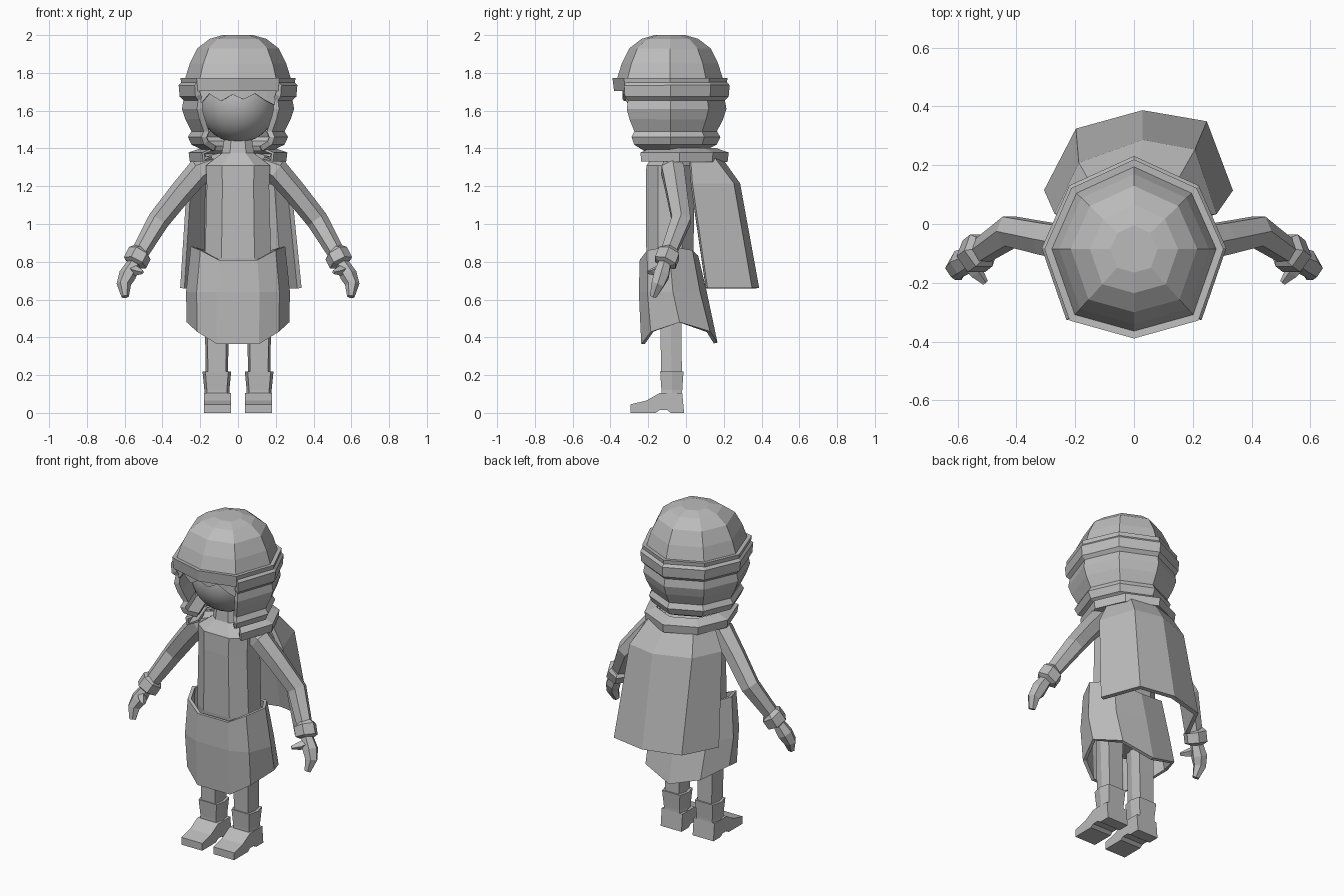
import bpy, bmesh, math
from mathutils import Vector

if "Cube" in bpy.data.objects:
    bpy.data.objects.remove(bpy.data.objects["Cube"])

grey = bpy.data.materials.new("plain grey")
grey.diffuse_color = (0.5, 0.5, 0.5, 1)
grey.use_nodes = True
grey.node_tree.nodes["Principled BSDF"].inputs["Base Color"].default_value = grey.diffuse_color


def finish(name, bm, mirror=False, thick=0, smooth=False):
    bmesh.ops.recalc_face_normals(bm, faces=bm.faces)
    me = bpy.data.meshes.new(name)
    bm.to_mesh(me)
    bm.free()
    me.materials.append(grey)
    for p in me.polygons:
        p.use_smooth = smooth
    ob = bpy.data.objects.new(name, me)
    bpy.context.collection.objects.link(ob)
    if thick:
        m = ob.modifiers.new("thickness", 'SOLIDIFY')
        m.thickness, m.offset = thick, 0
    if mirror:
        ob.modifiers.new("mirror", 'MIRROR')
    return ob


def loft(name, rings, closed=True, cap=True, **kw):
    bm = bmesh.new()
    vs = [[bm.verts.new(p) for p in r] for r in rings]
    n = len(vs[0])
    for a, b in zip(vs, vs[1:]):
        for i in range(n if closed else n - 1):
            j = (i + 1) % n
            bm.faces.new((a[i], a[j], b[j], b[i]))
    if cap and closed:
        bm.faces.new(vs[0])
        bm.faces.new(vs[-1])
    return finish(name, bm, **kw)


def tube(name, path, sides=6, **kw):
    """path entries: x, y, z, radius"""
    pts = [Vector(p[:3]) for p in path]
    rings = []
    for i, p in enumerate(pts):
        d = (pts[min(i + 1, len(pts) - 1)] - pts[max(i - 1, 0)]).normalized()
        u = d.cross(Vector((0, 1, 0))).normalized()
        v = d.cross(u)
        r = path[i][3]
        rings.append([p + r * (math.cos(a) * u + math.sin(a) * v)
                      for a in (2 * math.pi * k / sides for k in range(sides))])
    return loft(name, rings, **kw)


def ring(outline, hx, hy, cy, z, cx=0):
    zs = z if isinstance(z, list) else [z] * len(outline)
    return [(cx + x * hx, cy + y * hy, zz) for (x, y), zz in zip(outline, zs)]


def sym(half):
    """complete an outline listed front to back on the +x side"""
    return half + [(-x, y) for x, y in reversed(half) if x]


POINTED = sym([(0, -1), (.72, -.8), (1, 0), (.7, .68), (0, 1)])
FLAT = sym([(.5, -1), (1, -.5), (1, .5), (.5, 1)])
HEM = sym([(.42, -1), (.8, -.75), (1, 0), (.7, .8), (0, 1)])
BOX = sym([(.8, -1), (1, 0), (.8, 1)])

# Cap dome and flared brim
loft("cap", [ring(POINTED, r, r, -.085, z) for r, z in
             ((.29, 1.75), (.28, 1.77), (.255, 1.85), (.215, 1.93), (.15, 1.98), (.08, 2.0))])
loft("brim", [ring(POINTED, r, r, -.085, z) for r, z in
              ((.27, 1.765), (.3, 1.77), (.29, 1.705))], cap=False, thick=.012)

# Layered hair around the sides and back, open at the face
hair = POINTED[1:]
loft("hair", [ring(hair, r, r, -.083, z) for r, z in
              ((.28, 1.75), (.30, 1.73), (.295, 1.68), (.275, 1.66), (.282, 1.61), (.265, 1.56),
               (.232, 1.49), (.25, 1.46), (.235, 1.43), (.17, 1.40))],
     closed=False, thick=.03)

# Jagged fringe above the face
fringe_x = [-.21 + .06 * i for i in range(8)]
fringe_z = [1.62, 1.69, 1.65, 1.685, 1.66, 1.69, 1.65, 1.62]
curve = [-.33 + .9 * x * x for x in fringe_x]
loft("fringe", [[(x, y, 1.76) for x, y in zip(fringe_x, curve)],
                list(zip(fringe_x, curve, fringe_z))], closed=False, thick=.015)

# Smooth head
bm = bmesh.new()
bmesh.ops.create_uvsphere(bm, u_segments=32, v_segments=20, radius=.22)
for v in bm.verts:
    v.co = (v.co.x * .95, v.co.y - .09, v.co.z + 1.65)
finish("head", bm, smooth=True)

# Torso with neck
loft("torso", [ring(FLAT, hx, hy, -.085, z) for hx, hy, z in
               ((.15, .10, .55), (.175, .125, .82), (.165, .128, 1.2), (.17, .125, 1.31),
                (.085, .075, 1.375), (.07, .065, 1.47))])

# Open collar
loft("collar", [ring(hair, r, r, -.035, z) for r, z in
                ((.19, 1.395), (.255, 1.375), (.25, 1.335), (.19, 1.35))],
     closed=False, thick=.015)

# Cape hanging away from the back
cape = [[(-.2, .02), (-.14, .13), (.01, .175), (.14, .14), (.2, .02)],
        [(-.26, .03), (-.18, .2), (.03, .275), (.2, .245), (.27, .03)],
        [(-.295, .11), (-.19, .315), (.03, .375), (.24, .34), (.325, .11)]]
loft("cape", [[(x, y, z) for x, y in row] for row, z in zip(cape, (1.35, 1.21, .66))],
     closed=False, thick=.025)

# Tunic skirt with a raised waist and a scooped hem
waist = [.81, .86, .88, .86, .83]
hem = [.365, .43, .48, .43, .37]
mirror_z = lambda h: h + h[:4][::-1]
loft("skirt", [ring(HEM, .24, .145, -.09, mirror_z(waist)),
               ring(HEM, .265, .17, -.07, .64),
               ring(HEM, .262, .192, -.035, mirror_z(hem))], cap=False, thick=.02)

# Arms, cuffs and mitten hands
tube("arm", [(.08, -.07, 1.34, .04), (.2, -.07, 1.285, .068), (.3, -.05, 1.17, .062),
             (.42, -.025, 1.02, .058), (.53, -.1, .83, .045)], mirror=True)
tube("cuff", [(.51, -.085, .855, .05), (.52, -.09, .845, .066),
              (.545, -.11, .795, .066), (.55, -.115, .785, .04)], mirror=True)
tube("hand", [(.545, -.11, .8, .035), (.585, -.13, .73, .046),
              (.605, -.15, .68, .038), (.597, -.175, .615, .02)], mirror=True)
tube("thumb", [(.57, -.12, .765, .028), (.535, -.165, .75, .024), (.505, -.2, .745, .01)],
     sides=4, mirror=True)

# Legs and boots
loft("leg", [ring(BOX, hx, .055, y, z, .112) for hx, y, z in
             ((.058, -.075, .15), (.062, -.08, .4), (.07, -.08, .7))], mirror=True)
loft("boot_shaft", [ring(BOX, hx, hy, -.075, z, .112) for hx, hy, z in
                    ((.068, .055, .08), (.066, .055, .12), (.076, .062, .22))], mirror=True)
side = [(-.295, 0), (-.295, .045), (-.21, .065), (-.14, .105), (-.02, .105),
        (-.01, 0), (-.08, 0), (-.10, .015), (-.14, .015), (-.16, 0)]
loft("boot_foot", [[(x, y, z) for y, z in side] for x in (.038, .18)], mirror=True)
